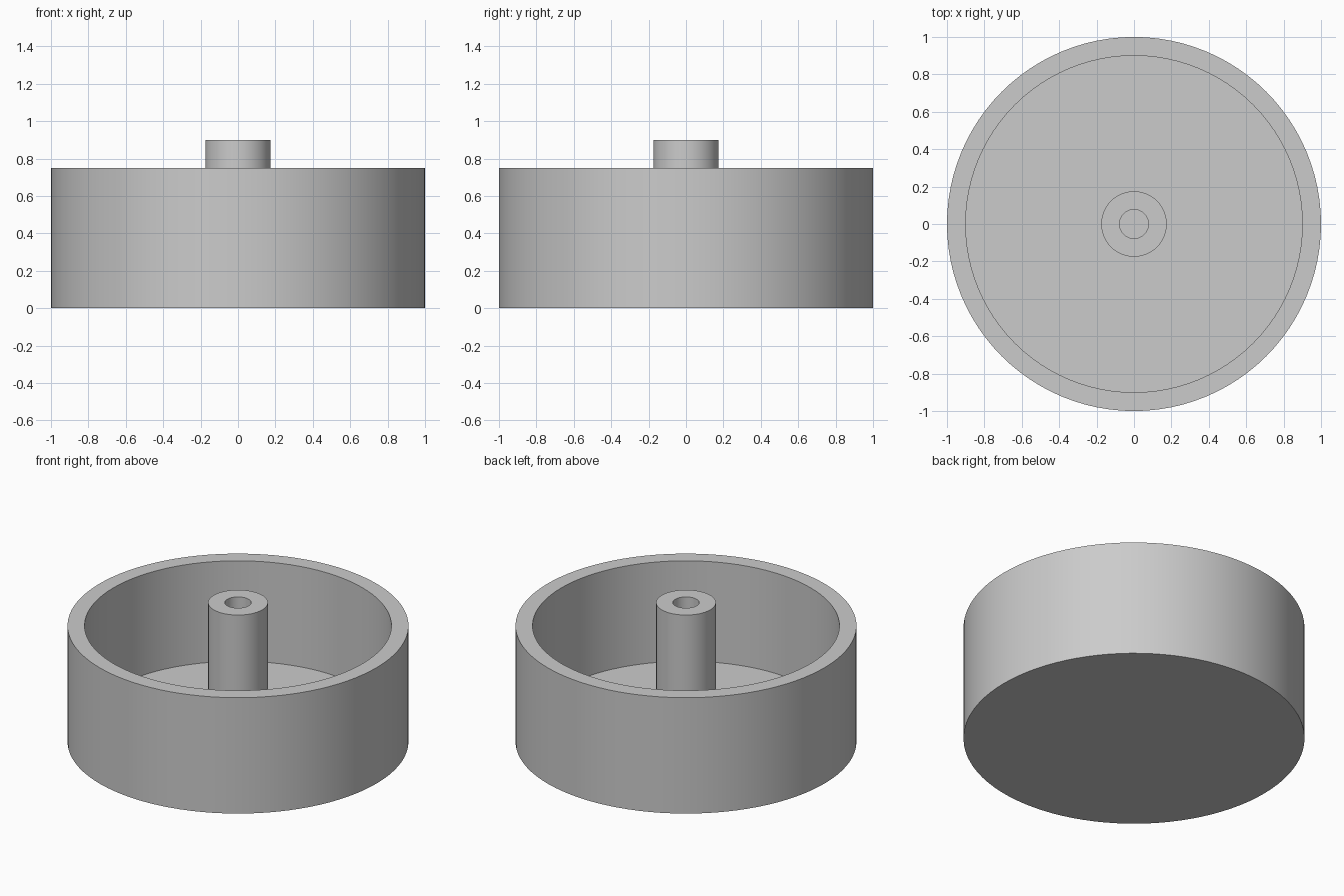
import bpy, bmesh, math

cube = bpy.data.objects.get("Cube")
if cube:
    bpy.data.objects.remove(cube, do_unlink=True)

# Single plain grey
grey = bpy.data.materials.new("plain_grey")
grey.use_nodes = True
colour = (0.6, 0.6, 0.6, 1)
grey.diffuse_color = colour
grey.node_tree.nodes["Principled BSDF"].inputs["Base Color"].default_value = colour


def lathe(name, profile, steps=96):
    """Spin an (r, z) profile around the z axis into a smooth solid."""
    bm = bmesh.new()
    verts = [bm.verts.new((r, 0, z)) for r, z in profile]
    edges = [bm.edges.new(pair) for pair in zip(verts, verts[1:])]
    bmesh.ops.spin(bm, geom=verts + edges, cent=(0, 0, 0), axis=(0, 0, 1),
                   angle=math.tau, steps=steps, use_duplicate=False)
    bmesh.ops.remove_doubles(bm, verts=bm.verts, dist=0.0005)
    bmesh.ops.recalc_face_normals(bm, faces=bm.faces)
    mesh = bpy.data.meshes.new(name)
    bm.to_mesh(mesh)
    bm.free()
    mesh.materials.append(grey)
    obj = bpy.data.objects.new(name, mesh)
    bpy.context.collection.objects.link(obj)
    bpy.ops.object.select_all(action="DESELECT")
    obj.select_set(True)
    bpy.context.view_layer.objects.active = obj
    bpy.ops.object.shade_smooth_by_angle(angle=math.radians(30))
    return obj


RADIUS, INNER, RIM, FLOOR = 1.0, 0.9, 0.75, 0.1
POST, BORE, POST_TOP = 0.175, 0.077, 0.9

# Round cup and central tubular post as one continuous turned section
lathe("cup_with_bored_post", [
    (0, 0), (RADIUS, 0), (RADIUS, RIM), (INNER, RIM), (INNER, FLOOR),
    (POST, FLOOR), (POST, POST_TOP), (BORE, POST_TOP), (BORE, FLOOR), (0, FLOOR),
])
